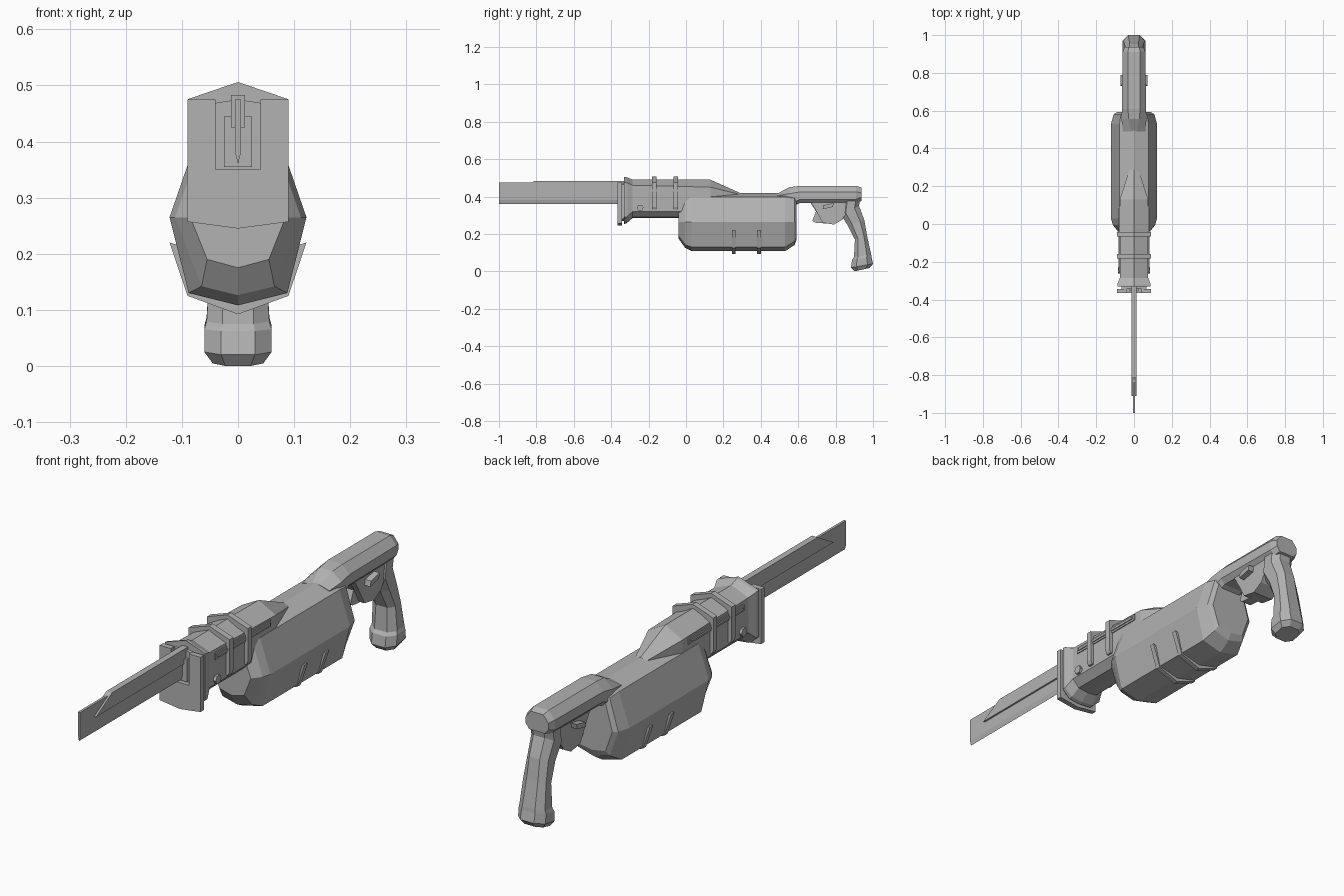
import bpy, bmesh, math
from mathutils import Vector

cube = bpy.data.objects.get("Cube")
if cube:
    bpy.data.objects.remove(cube, do_unlink=True)

grey = bpy.data.materials.new("plain grey")
grey.use_nodes = True
COL = (0.45, 0.45, 0.45, 1)
grey.diffuse_color = COL
grey.node_tree.nodes["Principled BSDF"].inputs["Base Color"].default_value = COL


def loft(name, rings):
    """Skin a list of equal-length closed rings and cap both ends."""
    bm = bmesh.new()
    rows = [[bm.verts.new(p) for p in ring] for ring in rings]
    n = len(rows[0])
    for a, b in zip(rows, rows[1:]):
        for i in range(n):
            j = (i + 1) % n
            bm.faces.new((a[i], a[j], b[j], b[i]))
    bm.faces.new(rows[0])
    bm.faces.new(rows[-1])
    bmesh.ops.recalc_face_normals(bm, faces=bm.faces)
    mesh = bpy.data.meshes.new(name)
    bm.to_mesh(mesh)
    bm.free()
    mesh.materials.append(grey)
    ob = bpy.data.objects.new(name, mesh)
    bpy.context.collection.objects.link(ob)
    return ob


def mirrored(half):
    """Complete a top-to-bottom half outline across x = 0."""
    return half + [(-x, z) for x, z in reversed(half) if x > 0]


def ring(y, half):
    return [(x, y, z) for x, z in mirrored(half)]


def prism_y(name, pts, lo, hi):
    return loft(name, [[(x, y, z) for x, z in pts] for y in (lo, hi)])


def prism_x(name, pts, lo, hi):
    return loft(name, [[(x, y, z) for y, z in pts] for x in (lo, hi)])


def band(name, outer, inner, y, width):
    """Strap following an outline that runs from the side to the centre."""
    def span(h):
        return h + [(-x, z) for x, z in reversed(h[:-1])]
    prism_y(name, span(outer) + span(inner)[::-1], y - width / 2, y + width / 2)


# Blade with a thicker upper spine cut diagonally at the tip
edge = [(0.005, 0.475), (0.005, 0.38), (0, 0.36)]
loft("blade", [ring(y, edge) for y in (-1, -0.33)])
prism_x("blade_spine", [(-0.91, 0.425), (-0.81, 0.483), (-0.33, 0.483), (-0.33, 0.425)],
        -0.0125, 0.0125)

# Notched muzzle plate, spacer and blade socket
prism_y("muzzle_plate", mirrored([(0.04, 0.35), (0.04, 0.475), (0.09, 0.475),
                                  (0.09, 0.257), (0, 0.245)]), -0.365, -0.343)
prism_y("muzzle_spacer", mirrored([(0, 0.475), (0.065, 0.465), (0.065, 0.28), (0, 0.27)]),
        -0.345, -0.32)
prism_y("blade_socket", mirrored([(0.025, 0.445), (0.025, 0.355)]), -0.356, -0.33)


# Receiver with a flared front and a sloping tail
def receiver_section(w, top, shoulder, low, bottom):
    return [(0, top), (w, shoulder), (w, low), (w * 0.6, bottom), (0, bottom - 0.005)]


loft("receiver", [ring(y, receiver_section(*s)) for y, s in (
    (-0.332, (0.088, 0.506, 0.476, 0.29, 0.257)),
    (-0.318, (0.088, 0.503, 0.474, 0.29, 0.262)),
    (-0.285, (0.075, 0.49, 0.46, 0.32, 0.29)),
    (0.13, (0.075, 0.49, 0.45, 0.32, 0.29)),
    (0.285, (0.025, 0.421, 0.412, 0.34, 0.31)))])

# Straps over the receiver
for i, y in enumerate((-0.17, -0.055)):
    band(f"receiver_strap_{i + 1}", [(0.083, 0.33), (0.09, 0.345), (0.09, 0.475), (0, 0.506)],
         [(0.07, 0.33), (0.07, 0.345), (0.07, 0.45), (0, 0.48)], y, 0.024)

# Side rails and hexagonal bolts
for side, s in (("left", 1), ("right", -1)):
    for part, z0, z1, y0, y1, x in (("rail", 0.42, 0.446, -0.255, 0.095, 0.079),
                                    ("rail_core", 0.428, 0.438, -0.245, 0.085, 0.083)):
        prism_x(f"{side}_{part}", [(y0, z0), (y1, z0), (y1, z1), (y0, z1)], s * 0.06, s * x)
    prism_x(f"{side}_bolt", [(-0.245 + 0.018 * math.cos(k * math.pi / 3),
                              0.34 + 0.018 * math.sin(k * math.pi / 3)) for k in range(6)],
            s * 0.06, s * 0.086)


# Faceted main housing
def housing_section(top, top_w, edge_z, wide, low_w, low_z, bottom):
    return [(0, top), (top_w, edge_z), (wide, 0.265), (low_w, low_z), (0, bottom)]


loft("housing", [ring(y, housing_section(*s)) for y, s in (
    (-0.04, (0.36, 0.05, 0.35, 0.085, 0.055, 0.19, 0.175)),
    (-0.005, (0.405, 0.07, 0.385, 0.112, 0.065, 0.142, 0.126)),
    (0.03, (0.42, 0.076, 0.398, 0.122, 0.088, 0.13, 0.108)),
    (0.53, (0.42, 0.076, 0.398, 0.122, 0.088, 0.13, 0.108)),
    (0.58, (0.415, 0.07, 0.39, 0.108, 0.07, 0.16, 0.14)),
    (0.592, (0.40, 0.06, 0.37, 0.09, 0.06, 0.18, 0.17)))])

# Straps under the housing
for i, y in enumerate((0.255, 0.39)):
    band(f"housing_strap_{i + 1}", [(0.122, 0.22), (0.09, 0.125), (0, 0.092)],
         [(0.105, 0.215), (0.08, 0.135), (0, 0.11)], y, 0.02)


# Stock neck rising out of the housing
def neck_section(top, top_w, shoulder, w, bottom):
    return [(top_w, top), (w, shoulder), (w, bottom + 0.02), (w * 0.7, bottom)]


loft("stock_neck", [ring(y, neck_section(*s)) for y, s in (
    (0.49, (0.417, 0.015, 0.405, 0.06, 0.35)),
    (0.555, (0.45, 0.028, 0.415, 0.066, 0.34)),
    (0.61, (0.457, 0.032, 0.425, 0.064, 0.365)),
    (0.91, (0.457, 0.032, 0.425, 0.06, 0.365)),
    (0.937, (0.448, 0.028, 0.42, 0.05, 0.375)))])

# Trigger and its housing, with a button on each side
prism_x("trigger", [(0.66, 0.375), (0.695, 0.32), (0.675, 0.27), (0.69, 0.26),
                    (0.76, 0.255), (0.76, 0.375)], -0.022, 0.022)
prism_x("trigger_housing", [(0.665, 0.375), (0.70, 0.315), (0.73, 0.26), (0.79, 0.25),
                            (0.835, 0.275), (0.87, 0.33), (0.9, 0.38)], -0.046, 0.046)
for side, s in (("left", 1), ("right", -1)):
    prism_x(f"{side}_button", [(0.73, 0.332), (0.785, 0.344), (0.79, 0.365), (0.735, 0.353)],
            s * 0.04, s * 0.071)


# Angled octagonal grip: front point, back point and half width per station
def grip_ring(front, back, w):
    f, b = Vector((0, *front)), Vector((0, *back))
    outline = [(0.5, 0), (1, 0.25), (1, 0.75), (0.5, 1)]
    pts = [(w * x, t) for x, t in outline] + [(-w * x, t) for x, t in outline[::-1]]
    return [f.lerp(b, t) + Vector((x, 0, 0)) for x, t in pts]


loft("grip", [grip_ring(*s) for s in (
    ((0.84, 0.38), (0.937, 0.42), 0.052),
    ((0.83, 0.30), (0.925, 0.35), 0.05),
    ((0.865, 0.245), (0.953, 0.275), 0.046),
    ((0.903, 0.17), (0.968, 0.19), 0.05),
    ((0.898, 0.075), (0.99, 0.09), 0.056),
    ((0.888, 0.062), (0.992, 0.076), 0.06),
    ((0.882, 0.02), (1.0, 0.04), 0.06),
    ((0.90, 0.0), (0.982, 0.018), 0.045))])
